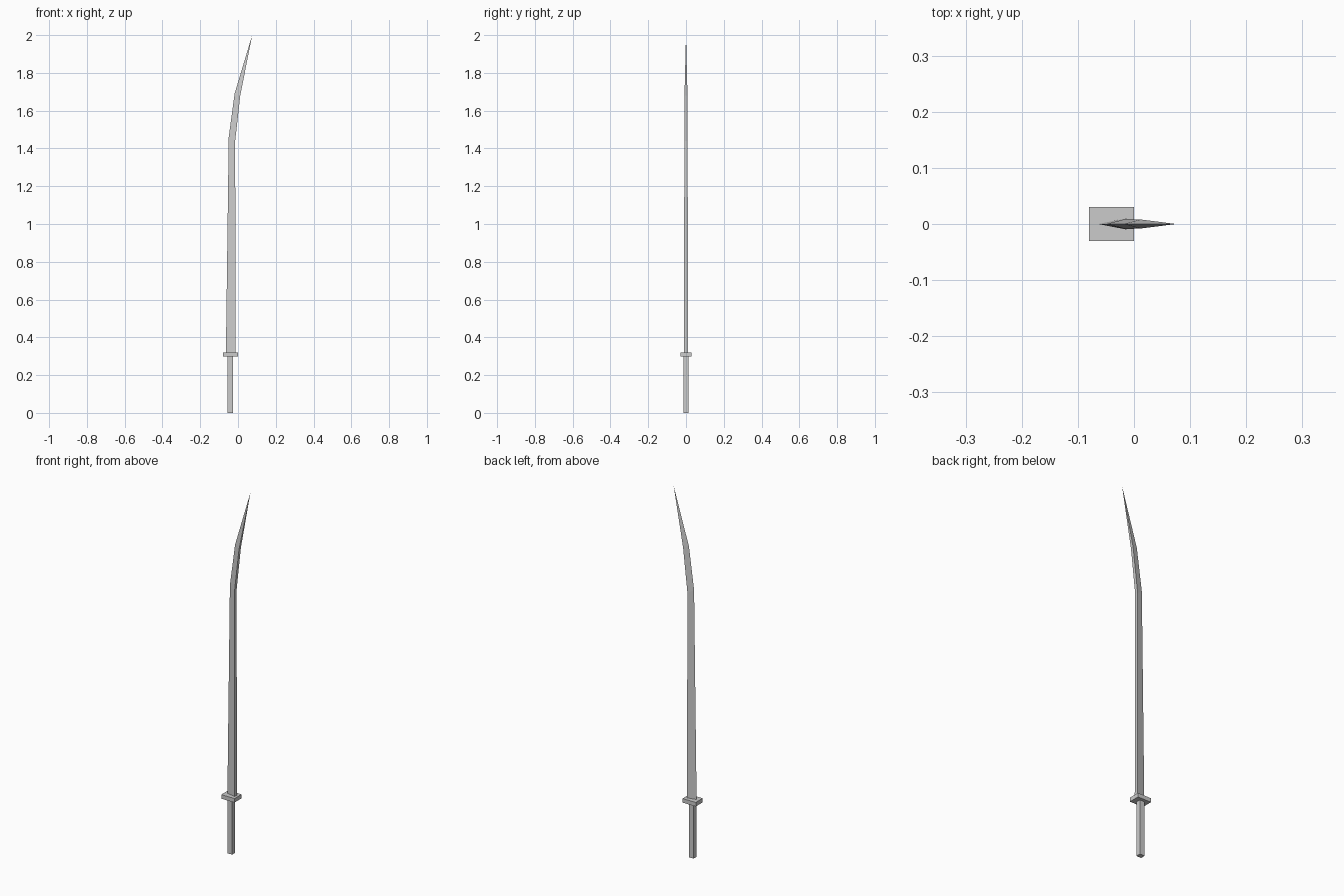
import bpy, bmesh

if "Cube" in bpy.data.objects:
    bpy.data.objects.remove(bpy.data.objects["Cube"])


def box(name, lo, hi):
    bpy.ops.mesh.primitive_cube_add(size=1, location=[(a + b) / 2 for a, b in zip(lo, hi)])
    ob = bpy.context.object
    ob.name = name
    ob.scale = [b - a for a, b in zip(lo, hi)]
    return ob


# Square grip and rectangular guard
box("handle", (-0.055, -0.013, 0), (-0.026, 0.013, 0.30))
box("guard", (-0.08, -0.03, 0.298), (0.0, 0.03, 0.32))

# Curved wedge blade: cutting edge (x, z), flat spine (x, z), half thickness
sections = [
    (-0.064, 0.318, -0.013, 0.318, 0.010),
    (-0.049, 1.46, -0.015, 1.44, 0.009),
    (-0.018, 1.69, 0.012, 1.68, 0.008),
]
bm = bmesh.new()
rings = []
for ex, ez, sx, sz, t in sections:
    rings.append([bm.verts.new(p) for p in ((ex, 0, ez), (sx, -t, sz), (sx, t, sz))])
tip = bm.verts.new((0.075, 0, 2.0))
bm.faces.new(rings[0])
for a, b in zip(rings, rings[1:]):
    for i in range(3):
        j = (i + 1) % 3
        bm.faces.new((a[i], a[j], b[j], b[i]))
for i in range(3):
    bm.faces.new((rings[-1][i], rings[-1][(i + 1) % 3], tip))
bmesh.ops.recalc_face_normals(bm, faces=bm.faces)
mesh = bpy.data.meshes.new("blade")
bm.to_mesh(mesh)
bm.free()
bpy.context.collection.objects.link(bpy.data.objects.new("blade", mesh))
